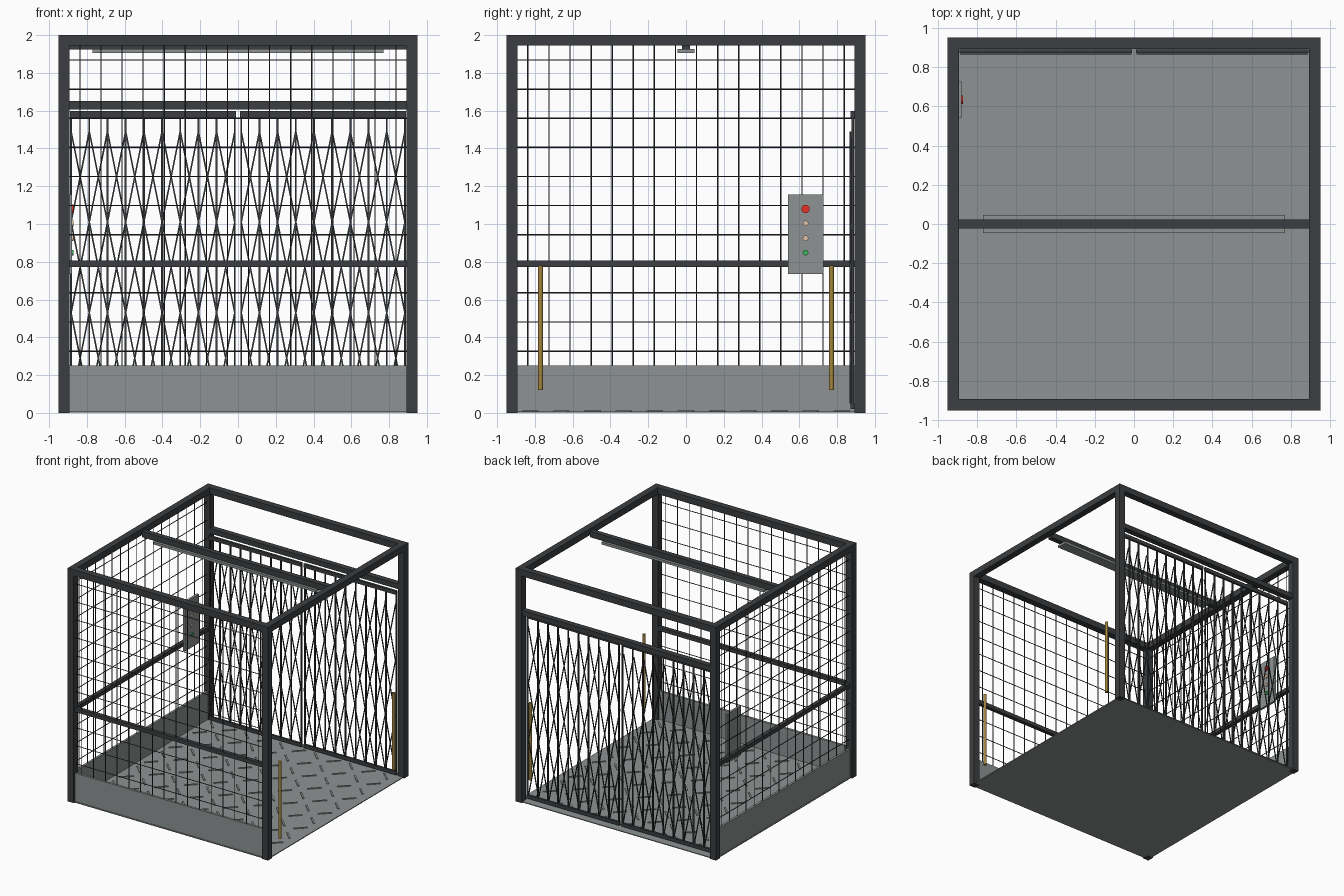
import bpy, bmesh, math
from mathutils import Matrix, Vector

if "Cube" in bpy.data.objects:
    bpy.data.objects.remove(bpy.data.objects["Cube"])


def material(name, rgb):
    m = bpy.data.materials.new(name)
    m.diffuse_color = (*rgb, 1)
    m.use_nodes = True
    m.node_tree.nodes["Principled BSDF"].inputs["Base Color"].default_value = m.diffuse_color
    return m


DARK = material("dark_steel", (0.045, 0.048, 0.052))
GREY = material("grey_plate", (0.27, 0.29, 0.29))
BRASS = material("brass", (0.36, 0.23, 0.05))
RED = material("red", (0.8, 0.03, 0.02))
CREAM = material("cream", (0.75, 0.55, 0.38))
GREEN = material("green", (0.05, 0.45, 0.1))


def finish(bm, name, mat):
    me = bpy.data.meshes.new(name)
    bm.to_mesh(me)
    bm.free()
    me.materials.append(mat)
    ob = bpy.data.objects.new(name, me)
    bpy.context.collection.objects.link(ob)
    return ob


def boxes(name, spans, mat):
    """One object from boxes given as (x0, x1, y0, y1, z0, z1)."""
    bm = bmesh.new()
    for x0, x1, y0, y1, z0, z1 in spans:
        m = Matrix.Translation(((x0 + x1) / 2, (y0 + y1) / 2, (z0 + z1) / 2))
        bmesh.ops.create_cube(bm, size=1, matrix=m @ Matrix.Diagonal((x1 - x0, y1 - y0, z1 - z0, 1)))
    return finish(bm, name, mat)


def rods(name, pairs, r, mat, sides=8):
    """One object from round rods between pairs of points."""
    bm = bmesh.new()
    for a, b in pairs:
        a, b = Vector(a), Vector(b)
        d = b - a
        m = Matrix.Translation((a + b) / 2) @ d.to_track_quat('Z', 'Y').to_matrix().to_4x4()
        bmesh.ops.create_cone(bm, cap_ends=True, segments=sides, radius1=r, radius2=r,
                              depth=d.length, matrix=m)
    ob = finish(bm, name, mat)
    for p in ob.data.polygons:
        p.use_smooth = len(p.vertices) == 4
    ob.data.set_sharp_from_angle(angle=math.radians(50))
    return ob


O, I, ZT = 0.95, 0.893, 1.945   # outer face, inner face, underside of top frame

# Corner posts
boxes("corner_posts", [(min(sx * I, sx * O), max(sx * I, sx * O), min(sy * I, sy * O), max(sy * I, sy * O), 0, ZT)
                       for sx in (-1, 1) for sy in (-1, 1)], DARK)
# Top frame
boxes("top_frame", [(-O, O, -O, -I, ZT, 2), (-O, O, I, O, ZT, 2),
                    (-O, -I, -I, I, ZT, 2), (I, O, -I, I, ZT, 2)], DARK)
# Centre roof beam and lamp
boxes("roof_beam", [(-I, I, -0.022, 0.022, 1.925, 1.975)], DARK)
boxes("ceiling_lamp", [(-0.77, 0.77, -0.045, 0.045, 1.905, 1.926)], GREY)
# Gate header on the back
boxes("gate_header", [(-I, I, 0.895, 0.945, 1.607, 1.65)], DARK)

# Floor with tread pattern
boxes("floor", [(-0.94, 0.94, -0.94, 0.94, 0.001, 0.008)], GREY)
bm = bmesh.new()
for i in range(11):
    for j in range(11):
        m = (Matrix.Translation(((i - 5) * 0.165, (j - 5) * 0.165, 0.010))
             @ Matrix.Rotation(math.radians(45 if (i + j) % 2 else -45), 4, 'Z')
             @ Matrix.Diagonal((0.11, 0.014, 0.006, 1)))
        bmesh.ops.create_cube(bm, size=1, matrix=m)
finish(bm, "floor_treads", GREY)

# Kick plates and handrails on front and left
boxes("front_kick_plate", [(-I, I, -0.932, -0.912, 0.004, 0.25)], GREY)
boxes("left_kick_plate", [(-0.932, -0.912, -I, I, 0.004, 0.25)], GREY)
boxes("front_handrail", [(-I, I, -0.93, -0.897, 0.773, 0.807)], DARK)
boxes("left_handrail", [(-0.93, -0.897, -I, I, 0.773, 0.807)], DARK)

# Wire mesh on front and left
across = [(k - 7.5) * 2 * I / 16 for k in range(16)]
up = [0.25 + (k + 0.5) * (ZT - 0.25) / 11 for k in range(11)]
P = -0.921
rods("front_mesh", [((u, P, 0.24), (u, P, ZT)) for u in across]
     + [((-I, P, z), (I, P, z)) for z in up], 0.0035, DARK, 6)
rods("left_mesh", [((P, u, 0.24), (P, u, ZT)) for u in across]
     + [((P, -I, z), (P, I, z)) for z in up], 0.0035, DARK, 6)

# Folding gate leaves on the back: rails, upright bars, scissor lattice
for side, s in (("left", -1), ("right", 1)):
    xs = [s * (0.017 + k * 0.0963) for k in range(10)]
    lo, hi = min(xs) - 0.006, max(xs) + 0.006
    boxes(side + "_gate_rails", [(lo, hi, 0.872, 0.891, 1.565, 1.597),
                                 (lo, hi, 0.872, 0.891, 0.02, 0.05)], DARK)
    boxes(side + "_gate_bars", [(x - 0.005, x + 0.005, 0.877, 0.889, 0.03, 1.58) for x in xs], DARK)
    step = (1.49 - 0.05) / 3
    bm = bmesh.new()
    for a, b in zip(xs, xs[1:]):
        for k in range(3):
            z0, z1 = 0.05 + k * step, 0.05 + (k + 1) * step
            for p, q, y in ((a, b, 0.874), (b, a, 0.868)):
                ang = math.atan2(q - p, z1 - z0)
                m = (Matrix.Translation(((p + q) / 2, y, (z0 + z1) / 2)) @ Matrix.Rotation(ang, 4, 'Y')
                     @ Matrix.Diagonal((0.008, 0.005, math.hypot(q - p, z1 - z0), 1)))
                bmesh.ops.create_cube(bm, size=1, matrix=m)
    finish(bm, side + "_gate_lattice", DARK)

# Brass grab poles at the open right side
rods("grab_poles", [((0.937, y, 0.12), (0.937, y, 0.78)) for y in (-0.77, 0.77)], 0.013, BRASS, 16)

# Control panel and buttons
boxes("control_panel", [(-0.9, -0.88, 0.54, 0.727, 0.735, 1.155)], GREY)
for name, z, r, mat in (("stop_button", 1.08, 0.022, RED), ("upper_button", 1.003, 0.015, CREAM),
                        ("lower_button", 0.925, 0.015, CREAM), ("start_button", 0.848, 0.015, GREEN)):
    rods(name, [((-0.885, 0.633, z), (-0.872, 0.633, z))], r, mat, 20)
